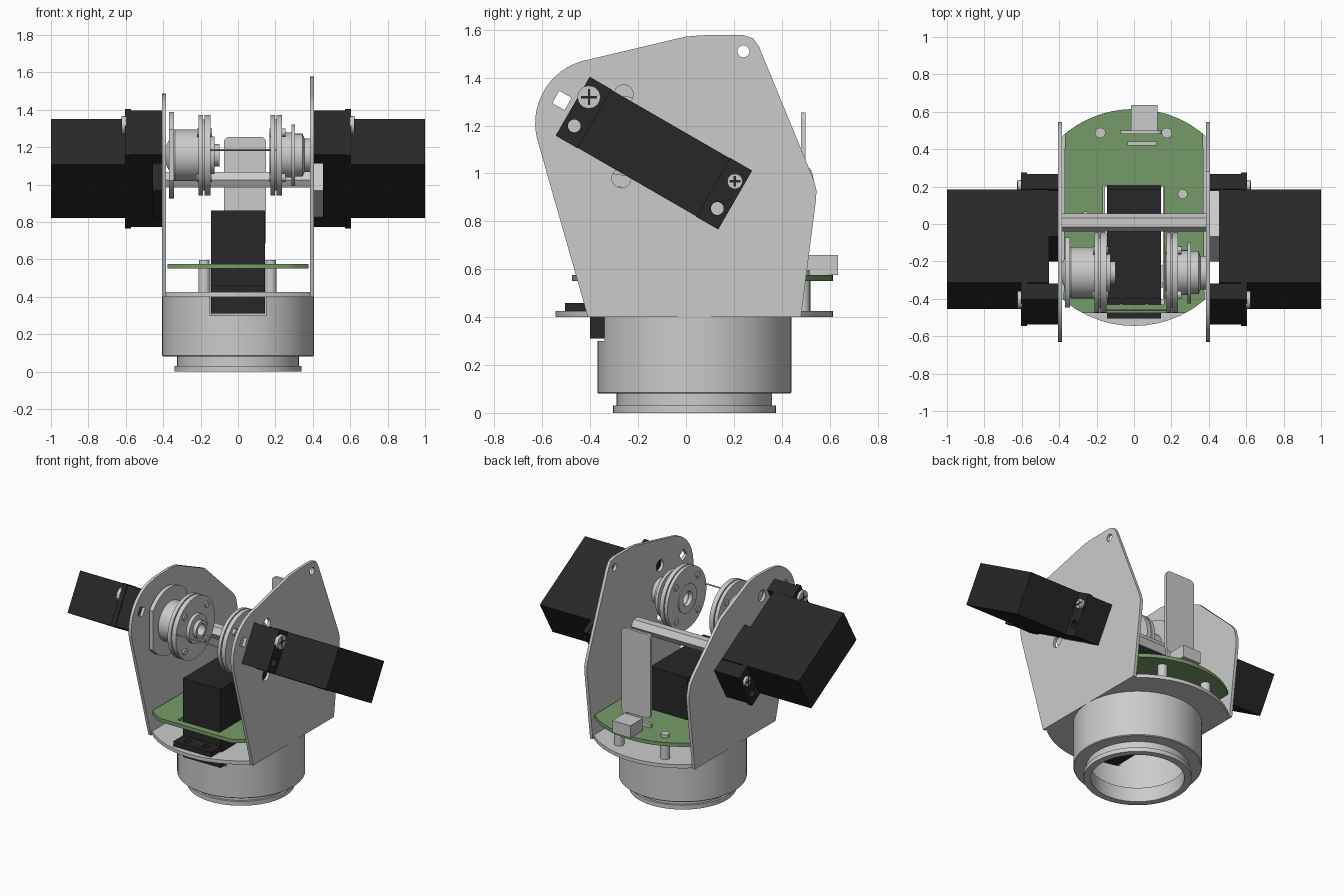
import bpy, bmesh
from math import sin, cos, radians, pi
from mathutils import Matrix, Vector

if "Cube" in bpy.data.objects:
    bpy.data.objects.remove(bpy.data.objects["Cube"])

def material(name, rgb):
    m = bpy.data.materials.new(name)
    m.diffuse_color = (*rgb, 1)
    m.use_nodes = True
    m.node_tree.nodes["Principled BSDF"].inputs["Base Color"].default_value = m.diffuse_color
    return m

BLACK = material("black_plastic", (0.02, 0.02, 0.02))
GREEN = material("board_green", (0.18, 0.33, 0.14))
I4 = Matrix.Identity(4)
SIDE = Matrix(((0, 0, 1), (1, 0, 0), (0, 1, 0))).to_4x4()   # profile in y,z, thickness in x
FLIP = Matrix.Scale(-1, 4, (1, 0, 0))

def finish(name, bm, mat=None, M=I4):
    bm.transform(M)
    bmesh.ops.remove_doubles(bm, verts=bm.verts, dist=1e-5)
    bmesh.ops.recalc_face_normals(bm, faces=bm.faces)
    me = bpy.data.meshes.new(name)
    bm.to_mesh(me)
    bm.free()
    ob = bpy.data.objects.new(name, me)
    bpy.context.collection.objects.link(ob)
    if mat:
        me.materials.append(mat)
    return ob

def box(name, lo, hi, mat=None, M=I4):
    bm = bmesh.new()
    lo, hi = Vector(lo), Vector(hi)
    bmesh.ops.create_cube(bm, size=1, matrix=Matrix.Translation((lo + hi) / 2) @ Matrix.Diagonal((*(hi - lo), 1)))
    return finish(name, bm, mat, M)

def slab(name, loops, lo, hi, mat=None, M=I4):
    """Flat plate: first loop is the outline, the others are holes."""
    cu = bpy.data.curves.new(name + "_curve", 'CURVE')
    cu.dimensions, cu.fill_mode, cu.extrude = '2D', 'BOTH', (hi - lo) / 2
    for loop in loops:
        sp = cu.splines.new('POLY')
        sp.points.add(len(loop) - 1)
        for p, (x, y) in zip(sp.points, loop):
            p.co = (x, y, 0, 1)
        sp.use_cyclic_u = True
    tmp = bpy.data.objects.new(name + "_curve", cu)
    bpy.context.collection.objects.link(tmp)
    bpy.context.view_layer.update()
    me = bpy.data.meshes.new_from_object(tmp.evaluated_get(bpy.context.evaluated_depsgraph_get()))
    bm = bmesh.new()
    bm.from_mesh(me)
    bpy.data.objects.remove(tmp)
    return finish(name, bm, mat, M @ Matrix.Translation((0, 0, (lo + hi) / 2)))

def arc(c, r, a0, a1, n=14):
    return [(c[0] + r * cos(radians(a0 + (a1 - a0) * i / n)),
             c[1] + r * sin(radians(a0 + (a1 - a0) * i / n))) for i in range(n + 1)]

def circle(c, r, n=20):
    return arc(c, r, 0, 360 - 360 / n, n - 1)

def rect(x0, y0, x1, y1):
    return [(x0, y0), (x1, y0), (x1, y1), (x0, y1)]

def lathe(name, prof, M=I4, segs=56, mat=None):
    """Closed (radius, height) profile turned about the local z axis."""
    bm = bmesh.new()
    rings = [[bm.verts.new((r * cos(2 * pi * s / segs), r * sin(2 * pi * s / segs), h)) for r, h in prof]
             for s in range(segs)]
    n = len(prof)
    for s in range(segs):
        a, b = rings[s], rings[(s + 1) % segs]
        for i in range(n):
            j = (i + 1) % n
            bm.faces.new((a[i], b[i], b[j], a[j]))
    return finish(name, bm, mat, M)

def rod(name, r, lo, hi, M=I4, mat=None, segs=20):
    bm = bmesh.new()
    bmesh.ops.create_cone(bm, cap_ends=True, segments=segs, radius1=r, radius2=r, depth=hi - lo,
                          matrix=Matrix.Translation((0, 0, (lo + hi) / 2)))
    return finish(name, bm, mat, M)

# hollow turntable base with a notch for the pan servo
base = lathe("base_drum", [(.34, 0), (.34, .03), (.325, .03), (.325, .08), (.40, .08), (.405, .085),
                           (.405, .40), (.38, .40), (.38, .10), (.295, .10), (.295, 0)],
             Matrix.Translation((0, .035, 0)), 64)
notch = box("notch_cutter", (-.15, -.5, .30), (.15, -.25, .45))
notch.hide_render = True
mod = base.modifiers.new("notch", 'BOOLEAN')
mod.operation, mod.object = 'DIFFERENCE', notch
bpy.context.view_layer.objects.active = base
bpy.ops.object.modifier_apply(modifier="notch")
bpy.data.objects.remove(notch)

# bracket floor and circuit board, both cut from the same circle
C, R = (0, .035), .58
slab("bracket_floor", [arc(C, R, 46.4, 133.6) + arc(C, R, 226.4, 313.6), rect(-.155, -.40, .155, .20)],
     .40, .425)
slab("circuit_board", [arc(C, R, 50.4, 129.6) + arc(C, R, 229.6, 241.6, 4) + arc(C, R, 298.4, 310.4, 4),
                       rect(-.165, -.43, .16, .205), circle((.26, .16), .024), circle((-.26, .04), .024)],
     .55, .575, GREEN)

# side plates: the right one is taller at the back
front = [(-.41, .40)] + arc((-.36, 1.21), .27, 194, 100)
back = [(.535, .97), (.545, .93), (.543, .89), (.48, .40)]
tall = front + [(0, 1.572), (.08, 1.578), (.24, 1.578), (.28, 1.565), (.305, 1.53)] + back
low = front[:-1] + [(-.36, 1.482), (-.20, 1.488), (-.12, 1.478), (.185, 1.34), (.49, 1.055), (.525, 1.01)] + back
shared = [circle((-.26, 1.33), .04), circle((-.27, .98), .04), arc((-.518, 1.305), .042, 15, 285, 3)]
slab("right_side_plate", [tall] + shared + [circle((.24, 1.51), .025)], .384, .405, None, SIDE)
slab("left_side_plate", [low] + shared, -.405, -.384, None, SIDE)

# hexagonal cross bar and thin front wire
slab("cross_bar", [circle((.008, 1.025), .048, 6)], -.385, .385, None, SIDE)
rod("front_wire", .005, -.17, .20, Matrix.Translation((0, -.46, 1.185)) @ SIDE, None, 8)

# tilt servos, tipped 30 degrees and mirrored
TILT = Matrix.Translation((0, -.134, 1.085)) @ Matrix.Rotation(radians(-30), 4, 'X')
for side, M in (("right", TILT), ("left", FLIP @ TILT)):
    box(side + "_servo_body", (.455, -.288, -.14), (1.0, .288, .14), BLACK, M)
    box(side + "_servo_neck", (.405, 0, -.135), (.455, .285, .135), None if side == "right" else BLACK, M)
    for s in (-1, 1):
        u0, u1 = sorted((s * .285, s * .392))
        for part, x0, x1, g in (("block", .405, .572, .006), ("lip", .572, .605, 0)):
            slab(f"{side}_servo_tab_{part}",
                 [rect(u0 + g, -.142 + g, u1 - g, .142 - g), circle((s * .345, -.068), .027)],
                 x0, x1, BLACK, M @ SIDE)
        r = .048 if s < 0 else .032
        S = M @ Matrix.Translation((0, s * .352, .067)) @ SIDE
        rod(side + "_servo_screw", r, .60, .624, S)
        for k in (0, 90):
            box(side + "_screw_slot", (.62, -r * .7, -.005), (.6255, r * .7, .005), BLACK,
                M @ Matrix.Translation((0, s * .352, .067)) @ Matrix.Rotation(radians(k + 30), 4, 'X'))

# tilt hubs on the servo axis: profiles are (radius, distance from centre)
AXIS = Matrix.Translation((0, -.26, 1.157)) @ SIDE
flange = [p for p in circle((0, 0), .232, 40) if abs(p[0]) < .19]
slab("left_hub_flange", [flange, circle((0, 0), .06)], -.37, -.342, None, AXIS)
lathe("left_hub", [(.05, -.385), (.13, -.345), (.137, -.338), (.137, -.21), (.05, -.21)], AXIS)
lathe("left_disc_outer", [(.05, -.212), (.215, -.212), (.215, -.187), (.05, -.187)], AXIS)
lathe("left_disc_inner", [(.05, -.18), (.215, -.18), (.215, -.148), (.10, -.148), (.10, -.125),
                          (.06, -.125), (.06, -.10), (.04, -.10), (.04, -.19)], AXIS)
lathe("left_disc_core", [(.04, -.19), (.19, -.19), (.19, -.175), (.04, -.175)], AXIS)
lathe("right_disc_inner", [(.05, .168), (.10, .168), (.10, .175), (.215, .175), (.215, .198), (.05, .198)], AXIS)
lathe("right_disc_outer", [(.05, .205), (.215, .205), (.215, .235), (.05, .235)], AXIS)
lathe("right_disc_core", [(.045, .195), (.19, .195), (.19, .21), (.045, .21)], AXIS)
lathe("right_hub", [(.04, .23), (.12, .23), (.12, .285), (.165, .285), (.165, .305), (.115, .305),
                    (.115, .345), (.09, .355), (.09, .385), (.04, .385)], AXIS)
for i in range(4):
    a = radians(45 + 90 * i)
    P = Matrix.Translation((0, .17 * cos(a), .17 * sin(a)))
    for nm, lo, hi in (("left_disc_screw", -.22, -.138), ("right_disc_screw", .168, .255)):
        rod(nm, .022, lo, hi, P @ AXIS, None, 12)

# pan servo standing through floor and board
box("pan_servo_body", (-.145, -.40, .31), (.145, .188, .86), BLACK)
for nm, y0, y1 in (("front", -.505, -.40), ("rear", .188, .29)):
    ym = (y0 + y1) / 2
    slab(f"pan_servo_{nm}_tab", [rect(-.145, y0, .145, y1), circle((-.07, ym), .025), circle((.07, ym), .025)],
         .425, .46, BLACK)

# rear standoffs, socket and upright sensor board
for x in (-.18, .175):
    rod("standoff", .032, .42, .552, Matrix.Translation((x, .487, 0)))
    rod("standoff_screw", .028, .57, .597, Matrix.Translation((x, .487, 0)))
box("socket", (-.015, .50, .575), (.125, .635, .66))
box("pin_header", (-.035, .42, .575), (.12, .442, .60))
box("sensor_leg", (.115, .482, .575), (.145, .498, .72))
corners = [(-.045, .70, 180), (.12, .70, 270), (.12, 1.225, 0), (-.045, 1.225, 90)]
outline = [p for x, z, a in corners for p in arc((x, z), .03, a, a + 90, 5)]
UPRIGHT = Matrix.Rotation(radians(90), 4, 'X')
slab("sensor_board", [outline], -.50, -.48, None, UPRIGHT)

# smooth round surfaces, keep edges sharp
bpy.ops.object.select_all(action='SELECT')
bpy.context.view_layer.objects.active = base
bpy.ops.object.shade_smooth_by_angle(angle=radians(30))
